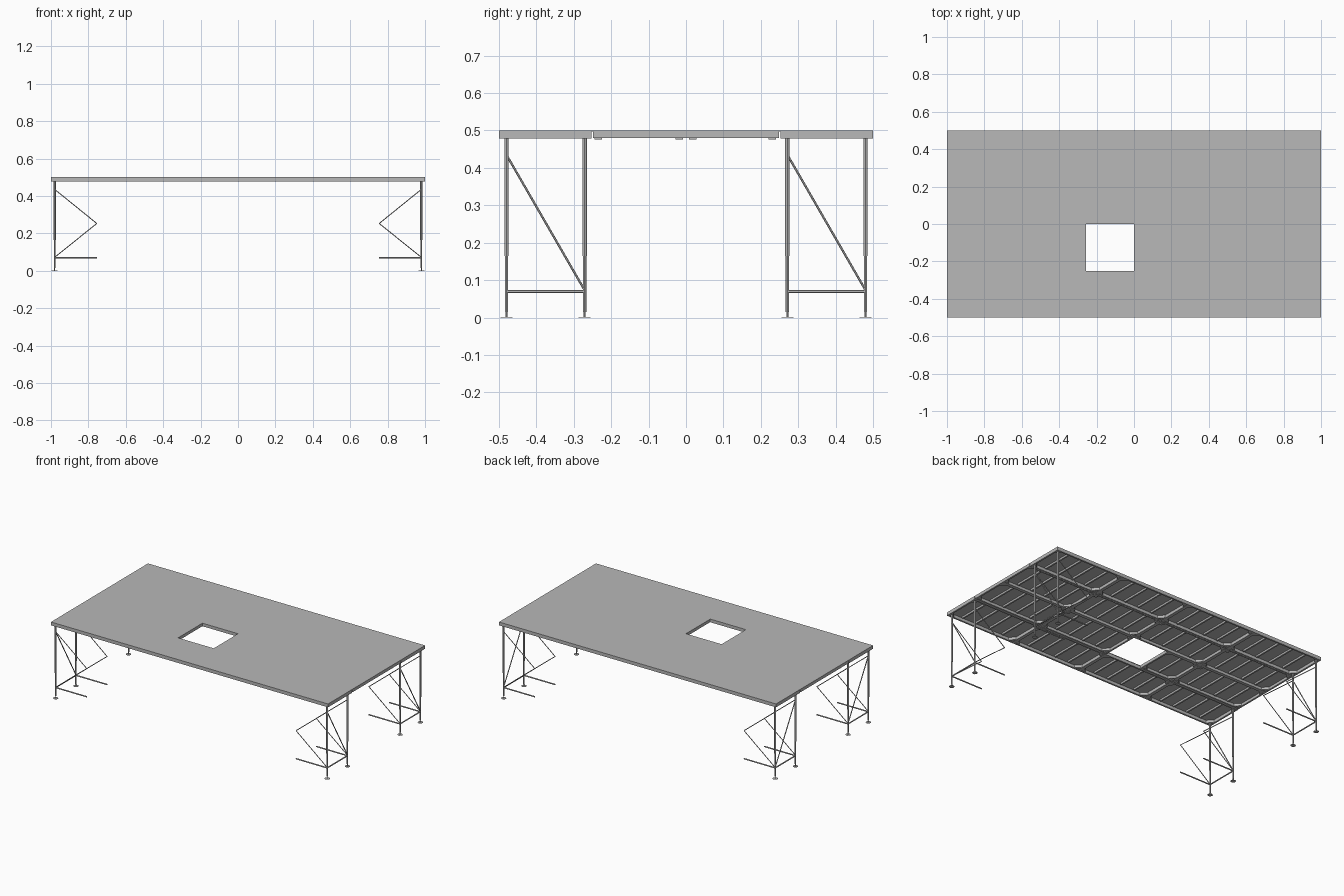
import bpy, bmesh, math
from mathutils import Vector, Matrix

cube = bpy.data.objects.get("Cube")
if cube:
    bpy.data.objects.remove(cube, do_unlink=True)

grey = bpy.data.materials.new("mid_grey")
grey.use_nodes = True
grey.diffuse_color = (0.48, 0.48, 0.48, 1)
grey.node_tree.nodes["Principled BSDF"].inputs["Base Color"].default_value = (0.48, 0.48, 0.48, 1)

TOP, DECK, UNDER = 0.5, 0.497, 0.48


def finish(name, bm, smooth=False):
    bmesh.ops.recalc_face_normals(bm, faces=bm.faces)
    mesh = bpy.data.meshes.new(name)
    bm.to_mesh(mesh)
    bm.free()
    mesh.materials.append(grey)
    obj = bpy.data.objects.new(name, mesh)
    bpy.context.collection.objects.link(obj)
    if smooth:
        bpy.ops.object.select_all(action='DESELECT')
        obj.select_set(True)
        bpy.context.view_layer.objects.active = obj
        bpy.ops.object.shade_smooth_by_angle()
    return obj


def box(bm, x0, x1, y0, y1, z0, z1):
    centre = Vector((x0 + x1, y0 + y1, z0 + z1)) / 2
    size = Matrix.Diagonal((x1 - x0, y1 - y0, z1 - z0, 1))
    bmesh.ops.create_cube(bm, size=1, matrix=Matrix.Translation(centre) @ size)


def rod(bm, a, b, radius):
    a, b = Vector(a), Vector(b)
    turn = (b - a).to_track_quat('Z', 'Y').to_matrix().to_4x4()
    bmesh.ops.create_cone(bm, cap_ends=True, segments=12, radius1=radius, radius2=radius,
                          depth=(b - a).length, matrix=Matrix.Translation((a + b) / 2) @ turn)


def gusset(bm, x, y, sx, sy, leg, z0, z1):
    # triangular corner plate
    pts = [(x, y), (x + sx * leg, y), (x, y + sy * leg)]
    low = [bm.verts.new((*p, z0)) for p in pts]
    high = [bm.verts.new((*p, z1)) for p in pts]
    bm.faces.new(low)
    bm.faces.new(high)
    for i in range(3):
        j = (i + 1) % 3
        bm.faces.new((low[i], low[j], high[j], high[i]))


# Deck sheet with a rectangular opening
bm = bmesh.new()
xs, ys = (-1, -0.257, 0, 1), (-0.5, -0.25, 0, 0.5)
grid = [[bm.verts.new((x, y, TOP)) for y in ys] for x in xs]
for i in range(3):
    for j in range(3):
        if (i, j) != (1, 1):
            bm.faces.new((grid[i][j], grid[i + 1][j], grid[i + 1][j + 1], grid[i][j + 1]))
deck = finish("deck", bm)
solid = deck.modifiers.new("thickness", 'SOLIDIFY')
solid.thickness = TOP - DECK
solid.offset = -1

# Panel frames, cross ribs and corner plates under the deck
W = 0.011
for col in range(4):
    for row in range(4):
        x0, y0 = -1 + col * 0.5, -0.5 + row * 0.25
        x1, y1 = x0 + 0.5, y0 + 0.25
        outer = row in (0, 3)
        low = UNDER - (0.002 if outer else 0)
        if (col, row) == (1, 1):
            x1 = -0.257
        # narrow joint between the outer and inner rows
        fy0 = y0 + (0.002 if row in (1, 3) else 0)
        fy1 = y1 - (0.002 if row in (0, 2) else 0)
        bm = bmesh.new()
        for a in (fy0, fy1 - W):
            box(bm, x0, x1, a, a + W, low, DECK)
        for a in (x0, x1 - W):
            box(bm, a, a + W, fy0 + W, fy1 - W, low, DECK)
        for x, sx in ((x0 + W, 1), (x1 - W, -1)):
            for y, sy in ((fy0 + W, 1), (fy1 - W, -1)):
                gusset(bm, x, y, sx, sy, 0.032, low + 0.002, DECK)
        finish(f"panel_frame_{col}_{row}", bm)

        bm = bmesh.new()
        count = round((x1 - x0) / 0.1) - 1
        for k in range(1, count + 1):
            x = x0 + (x1 - x0) * k / (count + 1)
            box(bm, x - 0.005, x + 0.005, y0 + 0.025, y1 - 0.025, 0.485, DECK)
        finish(f"panel_ribs_{col}_{row}", bm)

# Clamps hanging under the inner panel corners
bm = bmesh.new()
for x in (-0.5, 0, 0.5):
    for y in (-0.235, -0.018, 0.018, 0.23):
        for sx in (-1, 1):
            if not (x == 0 and sx < 0 and -0.25 < y < 0):
                cx = x + sx * 0.018
                box(bm, cx - 0.01, cx + 0.01, y - 0.01, y + 0.01, 0.476, 0.483)
finish("joint_clamps", bm)

# Four leg bays, one at each corner
for sx, side in ((1, "left"), (-1, "right")):
    for y0, y1, end in ((-0.48, -0.271, "front"), (0.271, 0.48, "back")):
        x, knee = sx * 0.98, sx * 0.755
        tag = f"{end}_{side}"
        legs, braces, feet = bmesh.new(), bmesh.new(), bmesh.new()
        for y in (y0, y1):
            rod(legs, (x, y, 0.165), (x, y, UNDER + 0.005), 0.0058)
            rod(legs, (x, y, 0.015), (x, y, 0.165), 0.0045)
            # foot plate on a slim spindle
            rod(feet, (x, y, 0), (x, y, 0.0015), 0.016)
            rod(feet, (x, y, 0.001), (x, y, 0.016), 0.0025)
            # folded brace reaching under the deck
            rod(braces, (x, y, 0.07), (knee, y, 0.07), 0.004)
            rod(braces, (x, y, 0.435), (knee, y, 0.253), 0.0025)
            rod(braces, (knee, y, 0.253), (x, y, 0.072), 0.0025)
        # brace between the two legs
        rod(braces, (x, y0, 0.07), (x, y1, 0.07), 0.004)
        rod(braces, (x, y0, 0.435), (x, y1, 0.073), 0.003)
        finish(f"legs_{tag}", legs, True)
        finish(f"braces_{tag}", braces, True)
        finish(f"feet_{tag}", feet, True)
